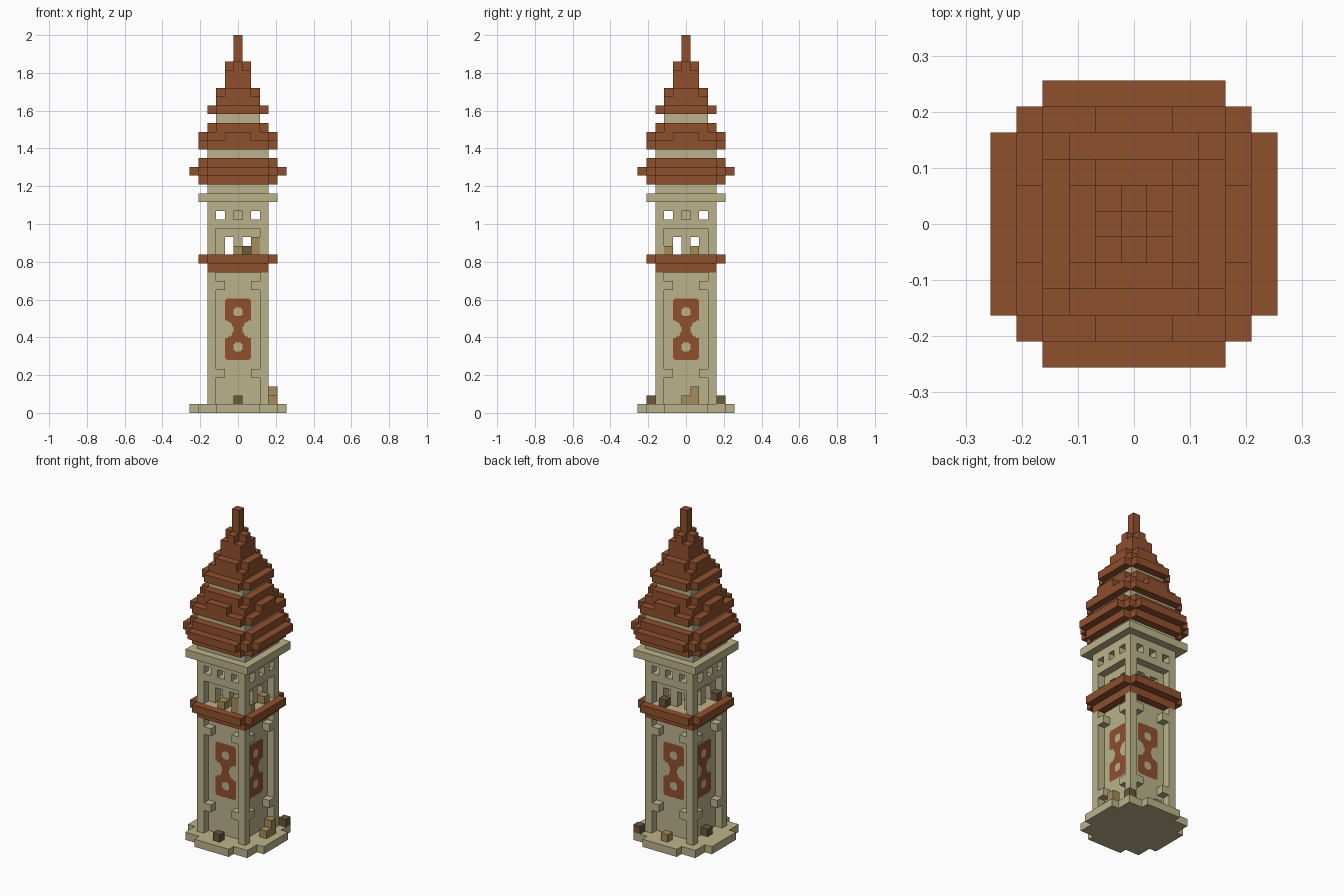
import bpy, bmesh, math
from mathutils import Matrix, Vector

if "Cube" in bpy.data.objects:
    bpy.data.objects.remove(bpy.data.objects["Cube"])

U = 2 / 43  # edge of one block


def material(name, rgb):
    m = bpy.data.materials.new(name)
    m.use_nodes = True
    m.diffuse_color = (*rgb, 1)
    m.node_tree.nodes["Principled BSDF"].inputs["Base Color"].default_value = (*rgb, 1)
    return m


stone = material("pale stone", (0.50, 0.45, 0.26))
rust = material("rust brown", (0.28, 0.08, 0.027))
tan = material("tan crate", (0.38, 0.27, 0.10))
dark = material("dark crate", (0.15, 0.10, 0.045))

blocks = {}      # cell -> part name
part_mats = {}   # part name -> material


def fill(part, mat, layers, rule):
    """Put blocks of a part wherever rule(|x|, |y|) holds; rule is symmetric."""
    part_mats[part] = mat
    for z in layers:
        for x in range(-5, 6):
            for y in range(-5, 6):
                if rule(max(abs(x), abs(y)), min(abs(x), abs(y))):
                    blocks[x, y, z] = part


def square(r):
    return lambda far, near: far <= r


def plus(r, arm):
    """Square with arms one block longer, each arm reaching +-arm sideways."""
    return lambda far, near: far < r or (far == r and near <= arm)


# Base and shaft with corner posts and brackets
fill("base", stone, [0], plus(5, 2))
fill("shaft", stone, range(1, 18), square(2))
fill("corner_posts", stone, range(1, 16), lambda f, n: f == n == 3)
fill("post_brackets", stone, [4, 14], lambda f, n: f == 3 and n == 2)

# Balcony band and floor
fill("balcony_band", rust, [16], lambda f, n: f == 3)
fill("balcony_floor", stone, [17], square(3))
fill("balcony_band", rust, [17], lambda f, n: f == 4 and n <= 3)

# Balcony room: posts, pierced inner wall, central pillar
fill("balcony_posts", stone, range(18, 21), lambda f, n: f == n == 3)
fill("balcony_wall", stone, [18, 19], lambda f, n: f == 2 and n != 1)
fill("balcony_wall", stone, [20], lambda f, n: f == 2)
fill("central_pillar", stone, range(18, 24), square(0))

# Upper wall with small windows, cornice
fill("upper_wall", stone, [21, 23], square(3))
fill("upper_wall", stone, [22], lambda f, n: f == 3 and n in (1, 3))
fill("cornice", stone, [24], square(4))
fill("roof_neck", stone, [25, 29], square(3))

# Three stepped roof tiers and the spire
fill("lower_roof", rust, [26, 28], plus(4, 3))
fill("lower_roof", rust, [27], plus(5, 3))
fill("middle_roof", rust, [30], plus(4, 3))
fill("middle_roof", rust, [31], plus(4, 1))
fill("middle_roof", rust, [32], plus(3, 2))
fill("upper_neck", stone, [33], square(2))
fill("upper_roof", rust, [34], plus(3, 2))
fill("upper_roof", rust, [35], square(2))
fill("upper_roof", rust, [36], plus(2, 1))
fill("spire", rust, [37, 38], square(1))
fill("spire", rust, [39], plus(1, 0))
fill("spire", rust, range(40, 43), square(0))

# Loose crates around the foot and on the balcony
part_mats["tan_crates"] = tan
part_mats["dark_crates"] = dark
for cell in [(4, 0, 1), (4, 1, 1), (4, 1, 2), (0, 4, 1), (0, -3, 18),
             (2, -3, 18), (2, -3, 19), (3, -2, 18), (3, 1, 18)]:
    blocks[cell] = "tan_crates"
for cell in [(0, -4, 1), (4, 4, 1), (-3, 0, 1), (1, 3, 18), (-3, -2, 18)]:
    blocks[cell] = "dark_crates"


def finish(name, bm, mat):
    bmesh.ops.remove_doubles(bm, verts=bm.verts, dist=1e-5)
    bmesh.ops.dissolve_limit(bm, angle_limit=0.01, verts=bm.verts, edges=bm.edges)
    mesh = bpy.data.meshes.new(name)
    bm.to_mesh(mesh)
    bm.free()
    mesh.materials.append(mat)
    ob = bpy.data.objects.new(name, mesh)
    bpy.context.collection.objects.link(ob)
    return ob


def add_quad(bm, centre, normal, size):
    n = Vector(normal)
    a = Vector((n.y, n.z, n.x))
    b = n.cross(a)
    corners = [(1, 1), (-1, 1), (-1, -1), (1, -1)]
    bm.faces.new([bm.verts.new(centre + (a * i + b * j) * size / 2) for i, j in corners])


# Build only the exposed faces of every part
directions = [(1, 0, 0), (-1, 0, 0), (0, 1, 0), (0, -1, 0), (0, 0, 1), (0, 0, -1)]
for part, mat in part_mats.items():
    bm = bmesh.new()
    for (x, y, z), owner in blocks.items():
        if owner != part:
            continue
        for d in directions:
            if (x + d[0], y + d[1], z + d[2]) not in blocks:
                centre = Vector((x, y, z + 0.5)) + Vector(d) / 2
                add_quad(bm, centre * U, d, U)
    finish(part, bm, mat)


# Painted panel: two rounded rings joined at a narrow waist
def painted(x, z):
    ring = math.hypot(x, abs(z) - 2) > 0.55
    waist = math.hypot(abs(x) - 1.5, z) > 1.0
    corner = abs(x) + abs(z) < 4.7
    return ring and waist and corner


STEP = 1 / 6
for side, turn in zip(("front", "left", "back", "right"), range(4)):
    bm = bmesh.new()
    for i in range(18):
        for k in range(42):
            x, z = (i + 0.5) * STEP - 1.5, (k + 0.5) * STEP - 3.5
            if painted(x, z):
                centre = Vector((x, -2.5, z + 9.5)) * U + Vector((0, -0.003, 0))
                add_quad(bm, centre, (0, -1, 0), STEP * U)
    bm.transform(Matrix.Rotation(turn * math.pi / 2, 4, "Z"))
    finish(side + "_painted_panel", bm, rust)
